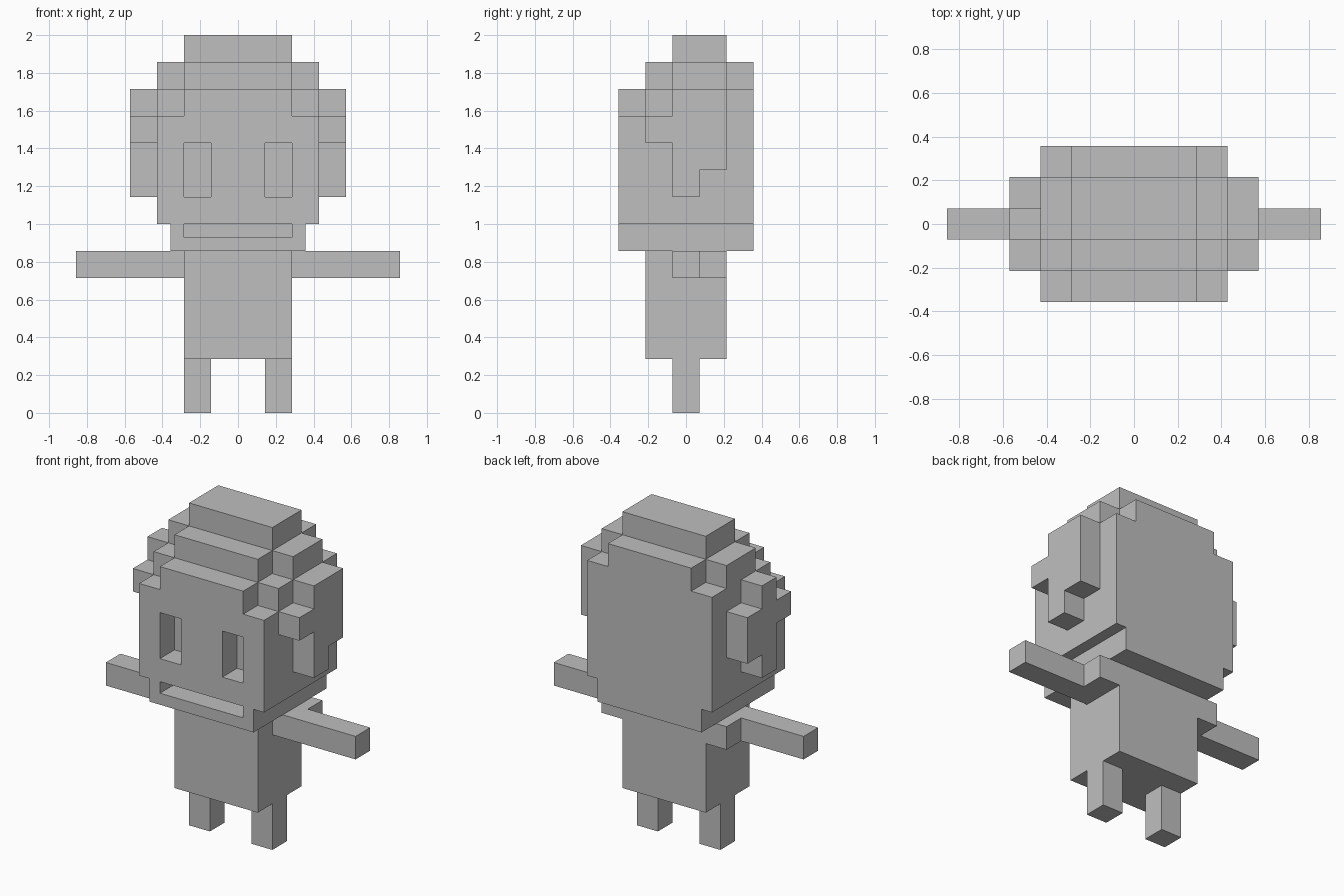
import bpy, bmesh, math
from mathutils import Vector

if "Cube" in bpy.data.objects:
    bpy.data.objects.remove(bpy.data.objects["Cube"])

H = 1 / 14  # half of one block; all coordinates below are in blocks

grey = bpy.data.materials.new("plain_grey")
grey.diffuse_color = (0.52, 0.52, 0.52, 1)
grey.use_nodes = True
grey.node_tree.nodes["Principled BSDF"].inputs["Base Color"].default_value = grey.diffuse_color


def box(x0, x1, y0, y1, z0, z1):
    """Set of half-block cells filling a box."""
    r = [range(round(a * 2), round(b * 2)) for a, b in ((x0, x1), (y0, y1), (z0, z1))]
    return {(i, j, k) for i in r[0] for j in r[1] for k in r[2]}


def pair(x0, x1, *yz):
    """A box and its mirror image across x = 0."""
    return box(x0, x1, *yz) | box(-x1, -x0, *yz)


parts = {}

# Legs, torso, arms
parts["legs"] = pair(1, 2, -.5, .5, 0, 2)
parts["torso"] = box(-2, 2, -1.5, 1.5, 2, 6)
parts["shoulders"] = pair(2, 3, .5, 1.5, 5, 6)
parts["arms"] = pair(2, 6, -.5, .5, 5, 6)

# Jaw with a mouth slot
parts["jaw"] = box(-2.5, 2.5, -2.5, 2.5, 6, 7) - box(-2, 2, -2.5, -1.5, 6.5, 7)

# Head with recessed eyes
parts["head"] = box(-3, 3, -2.5, 2.5, 7, 11) - pair(1, 2, -2.5, -1.5, 8, 10)

# Stepped crown of hair
parts["crown"] = (box(-2, 2, -2.5, 2.5, 11, 12) | box(-3, 3, -1.5, 2.5, 11, 12)
                  | box(-2, 2, -1.5, 2.5, 12, 13) | box(-3, 3, -.5, 1.5, 12, 13)
                  | box(-2, 2, -.5, 1.5, 13, 14))

# Hair at the sides, one block taller at the rear of the right side
parts["side_hair"] = (pair(3, 4, -1.5, -.5, 10, 11) | pair(3, 4, -.5, .5, 8, 12)
                      | pair(3, 4, .5, 1.5, 9, 11) | box(3, 4, .5, 1.5, 11, 12))

solid = set().union(*parts.values())


def build(name, cells):
    """Mesh the outer skin of a part, leaving out faces buried in its neighbours."""
    bm = bmesh.new()
    verts = {}

    def vert(p):
        key = tuple(round(c) for c in p)
        if key not in verts:
            verts[key] = bm.verts.new(Vector(key) * H)
        return verts[key]

    for cell in sorted(cells):
        for axis in range(3):
            for s in (0, 1):
                near = list(cell)
                near[axis] += 2 * s - 1
                if tuple(near) in solid:
                    continue
                u, v = (axis + 1) % 3, (axis + 2) % 3
                ring = []
                for a, b in ((0, 0), (1, 0), (1, 1), (0, 1)):
                    p = list(cell)
                    p[axis] += s
                    p[u] += a
                    p[v] += b
                    ring.append(vert(p))
                bm.faces.new(ring if s else ring[::-1])
    bmesh.ops.dissolve_limit(bm, angle_limit=math.radians(1), verts=bm.verts[:], edges=bm.edges[:])
    mesh = bpy.data.meshes.new(name)
    bm.to_mesh(mesh)
    bm.free()
    mesh.materials.append(grey)
    bpy.context.collection.objects.link(bpy.data.objects.new(name, mesh))


for name, cells in parts.items():
    build(name, cells)
